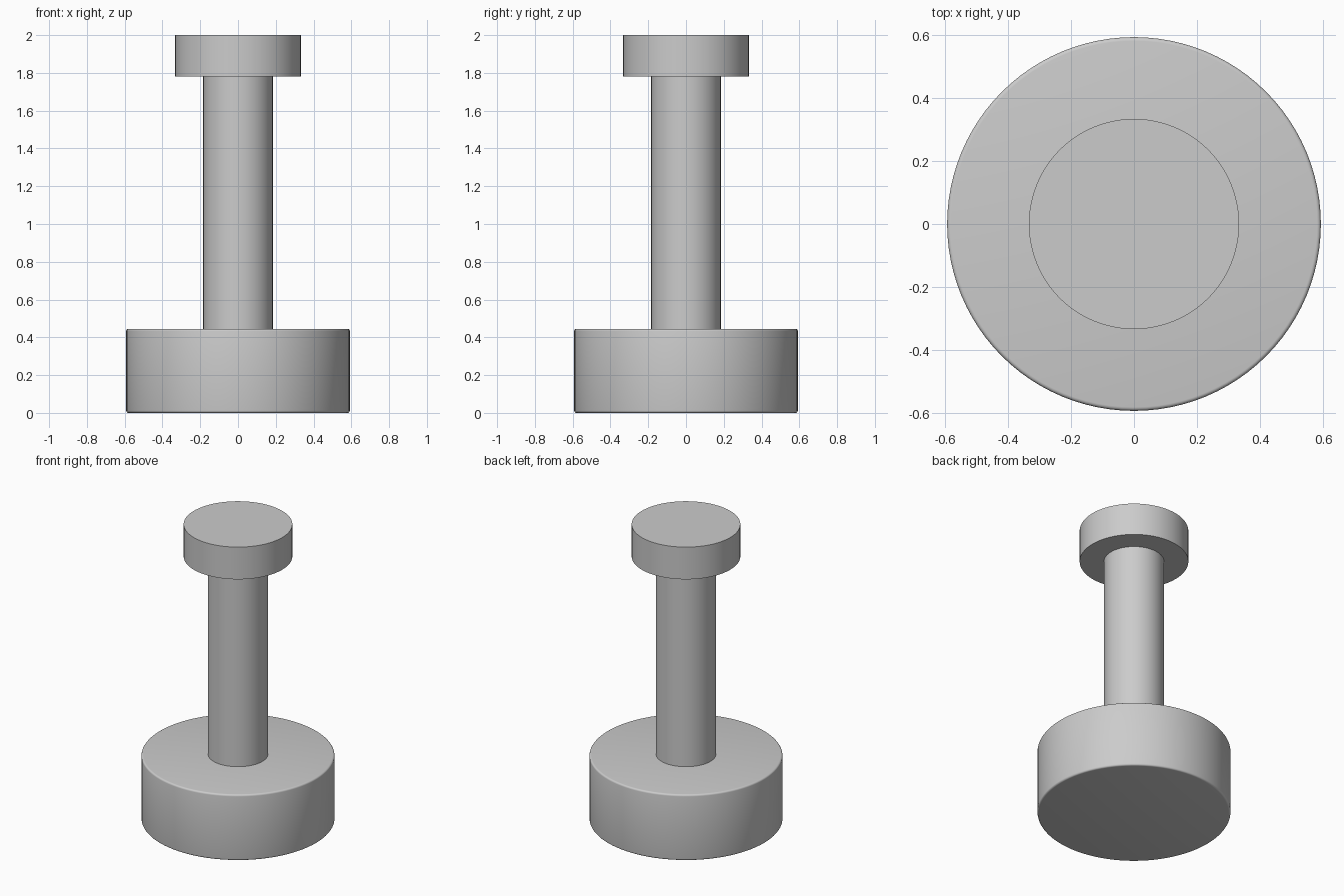
import bpy
import math

cube = bpy.data.objects.get("Cube")
if cube:
    bpy.data.objects.remove(cube, do_unlink=True)

grey = bpy.data.materials.new("plain grey")
grey.use_nodes = True
colour = (0.6, 0.6, 0.6, 1.0)
grey.diffuse_color = colour
grey.node_tree.nodes["Principled BSDF"].inputs["Base Color"].default_value = colour


def cylinder(name, radius, bottom, top, bevel=0.0):
    bpy.ops.mesh.primitive_cylinder_add(
        vertices=96, radius=radius, depth=top - bottom,
        location=(0, 0, (bottom + top) / 2))
    part = bpy.context.object
    part.name = name
    part.data.materials.append(grey)
    # Softened rims
    if bevel:
        mod = part.modifiers.new("rounded rims", 'BEVEL')
        mod.width = bevel
        mod.segments = 4
        mod.limit_method = 'ANGLE'
        mod.angle_limit = math.radians(40)
        bpy.ops.object.modifier_apply(modifier=mod.name)
    bpy.ops.object.shade_smooth_by_angle(angle=math.radians(35))
    return part


# Heavy round foot, slim post and flat knob
cylinder("base", 0.592, 0.0, 0.445, bevel=0.012)
cylinder("post", 0.184, 0.44, 1.79)
cylinder("knob", 0.333, 1.782, 2.0)
